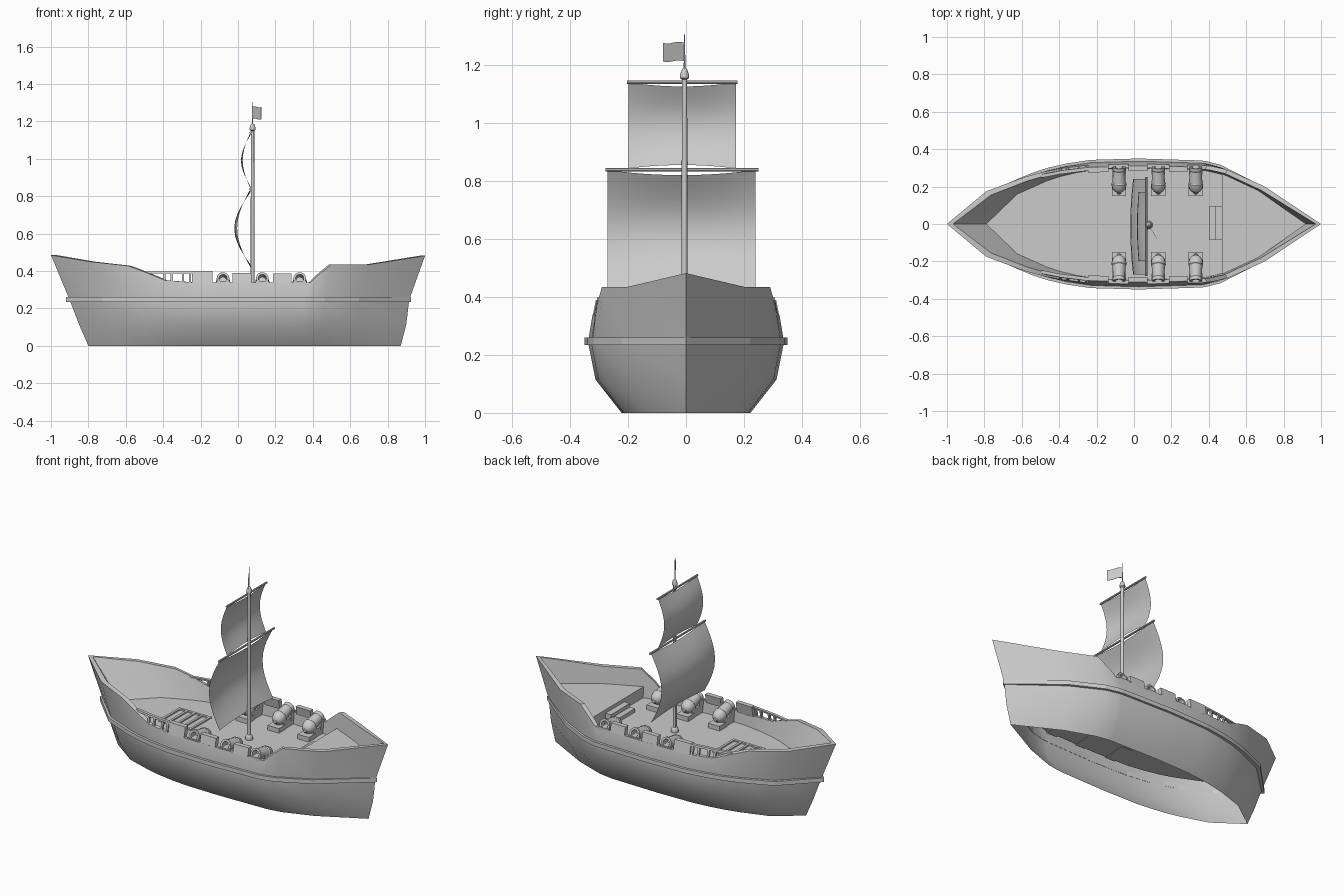
import bpy, bmesh, math
from mathutils import Vector

if "Cube" in bpy.data.objects:
    bpy.data.objects.remove(bpy.data.objects["Cube"])

DECK = 0.27
# hull stations: x, rim half width, rim height
ST = [(-1, 0, .485), (-.79, .175, .45), (-.59, .25, .428), (-.5, .275, .395), (-.39, .297, .35),
      (-.25, .315, .34), (.03, .322, .34), (.39, .312, .34), (.42, .308, .37), (.5, .29, .435),
      (.7, .2, .435), (1, 0, .482)]


def finish(name, bm, smooth=True):
    bmesh.ops.remove_doubles(bm, verts=bm.verts, dist=1e-5)
    bmesh.ops.recalc_face_normals(bm, faces=bm.faces)
    me = bpy.data.meshes.new(name)
    bm.to_mesh(me)
    bm.free()
    ob = bpy.data.objects.new(name, me)
    bpy.context.collection.objects.link(ob)
    if smooth:
        bpy.ops.object.select_all(action='DESELECT')
        ob.select_set(True)
        bpy.context.view_layer.objects.active = ob
        bpy.ops.object.shade_smooth_by_angle(angle=math.radians(30))
    return ob


def ring(xl, xr, k, z=None, inset=0):
    """Closed outline of the hull at one level."""
    side = [(x * (xr if x > 0 else xl), max(w * k - inset, 0) if w else 0, h if z is None else z) for x, w, h in ST]
    return side + [(x, -y, h) for x, y, h in side[-2:0:-1]]


def loft(name, rings, caps=(True, True), loop=False, smooth=True):
    bm = bmesh.new()
    rows = [[bm.verts.new(p) for p in r] for r in rings]
    n = len(rows[0])
    pairs = list(zip(rows, rows[1:])) + ([(rows[-1], rows[0])] if loop else [])
    for a, b in pairs:
        for i in range(n):
            bm.faces.new((a[i], a[(i + 1) % n], b[(i + 1) % n], b[i]))
    for cap, row in zip(caps, (rows[0], rows[-1])):
        if cap and not loop:
            bm.faces.new(row)
    return finish(name, bm, smooth)


def prism(name, pts, z0, z1):
    return loft(name, [[(x, y, z) for x, y in pts] for z in (z0, z1)], smooth=False)


def box(name, x0, x1, y0, y1, z0, z1):
    return prism(name, [(x0, y0), (x1, y0), (x1, y1), (x0, y1)], z0, z1)


def lathe(name, profile, origin, direction=(0, 0, 1), seg=12):
    q = Vector((0, 0, 1)).rotation_difference(Vector(direction))
    rings = [[Vector(origin) + q @ Vector((r * math.cos(2 * math.pi * i / seg), r * math.sin(2 * math.pi * i / seg), h))
              for i in range(seg)] for r, h in profile]
    return loft(name, rings)


def half_width(x):
    for (a, wa, _), (b, wb, _) in zip(ST, ST[1:]):
        if a <= x <= b:
            return wa + (wb - wa) * (x - a) / (b - a)


def bulwark(name, x0, x1, z0, z1, s, thick=.028):
    """Block that stands on the rim and follows the hull side."""
    rings = []
    for z in (z0, z1):
        lean = (z - .34) * .2
        a, b = half_width(x0) - lean, half_width(x1) - lean
        rings.append([(x0, s * a, z), (x1, s * b, z), (x1, s * (b - thick), z), (x0, s * (a - thick), z)])
    loft(name, rings, smooth=False)


# hull shell, open underneath, with sloping inner walls and the main deck
loft("hull", [ring(.8, .87, .69, 0), ring(.85, .9, .97, .115), ring(.9, .915, 1.05, .245), ring(1, 1, 1),
              ring(.968, .972, 1, inset=.02), ring(.79, .92, .94, DECK, inset=.005)], caps=(False, True))

# rubbing strake around the hull
loft("rub_rail", [ring(.9, .91, 1.04, .235), ring(.92, .925, 1.05, .235, -.012),
                  ring(.92, .925, 1.05, .26, -.012), ring(.9, .91, 1.04, .26)], loop=True, smooth=False)

# raised stern deck and its steps
prism("stern_deck", [(.47, -.275), (.53, -.255), (.67, -.175), (.92, 0), (.67, .175), (.53, .255), (.47, .275)],
      DECK - .002, .335)
box("lower_step", .40, .436, -.085, .095, DECK - .002, .292)
box("upper_step", .434, .472, -.085, .095, DECK - .002, .314)

# deck hatch grating
for i in range(5):
    x = -.46 + i * .05
    box("hatch_bar", x, x + .014, -.1, .1, DECK - .002, DECK + .008)
for y in (-.1, .086):
    box("hatch_frame", -.46, -.246, y, y + .014, DECK - .002, DECK + .008)

for s in (-1, 1):
    # battlement blocks between the gun ports
    for x0, x1, top in ((-.245, -.137, .4), (-.03, .072, .39), (.188, .285, .387)):
        bulwark("bulwark_block", x0, x1, .335, top, s)
    # balustrade
    bulwark("balustrade_rail", -.495, -.39, .387, .398, s, .018)
    bulwark("balustrade_rail", -.39, -.24, .387, .398, s, .018)
    for x in (-.4, -.36, -.3, -.262):
        bulwark("baluster", x, x + .012, .335, .39, s, .014)
    # cannons, muzzles raised and pointing outboard
    for x in (-.08, .13, .33):
        lathe("cannon_barrel", [(.003, -.006), (.01, -.002), (.012, .004), (.024, .01), (.034, .022), (.039, .04),
                                (.04, .055), (.036, .06), (.031, .125), (.034, .13), (.034, .145), (.022, .145),
                                (.02, .1)],
              (x, s * .165, .32), (0, s * .94, .28), 14)
        lo, hi = sorted((s * .15, s * .215))
        box("carriage_base", x - .038, x + .038, lo, hi, DECK - .002, .298)
        lo, hi = sorted((s * .2, s * .3))
        box("carriage_bed", x - .034, x + .034, lo, hi, DECK - .002, .318)
        lo, hi = sorted((s * .265, s * .315))
        box("carriage_rest", x - .036, x + .036, lo, hi, .3, .347)

# mast, top knob and flag pole
MX, MY = .078, -.005
lathe("mast", [(.02, DECK - .002), (.022, .28), (.018, .293), (.011, .3), (.009, 1.15), (.016, 1.155), (.016, 1.165),
               (.009, 1.185), (.003, 1.19), (.0015, 1.305)], (MX, MY, 0))

# yards
for z, y0, y1 in ((.838, -.278, .25), (1.14, -.204, .178)):
    lathe("yard", [(.006, 0), (.006, y1 - y0)], (.066, y0, z), (0, 1, 0), 8)


def sail(name, y0, y1, z0, z1, depth, dip0, dip1):
    """Bellied sheet, arched along its head and foot."""
    bm = bmesh.new()
    n, m = 12, 10
    g = []
    for j in range(m + 1):
        v = j / m
        row = []
        for i in range(n + 1):
            u = i / n
            arch = 4 * u * (1 - u)
            x = .066 - depth * math.sin(math.pi * v) * (.82 + .18 * arch)
            z = z0 + (z1 - z0) * v + arch * (dip0 * (1 - v) - dip1 * v)
            row.append(bm.verts.new((x, y0 + (y1 - y0) * u, z)))
        g.append(row)
    for j in range(m):
        for i in range(n):
            bm.faces.new((g[j][i], g[j][i + 1], g[j + 1][i + 1], g[j + 1][i]))
    finish(name, bm)


sail("lower_sail", -.27, .24, .42, .838, .086, .015, .018)
sail("upper_sail", -.199, .172, .843, 1.14, .05, .012, .014)

# flag, gently waving
path = [(MX + .046 * t, MY - .075 * t, .003 * math.sin(6 * t)) for t in [i / 6 for i in range(7)]]
loft("flag", [[(x - .001, y, 1.213 + z), (x + .001, y, 1.213 + z), (x + .001, y, 1.277 + z), (x - .001, y, 1.277 + z)]
              for x, y, z in path])
